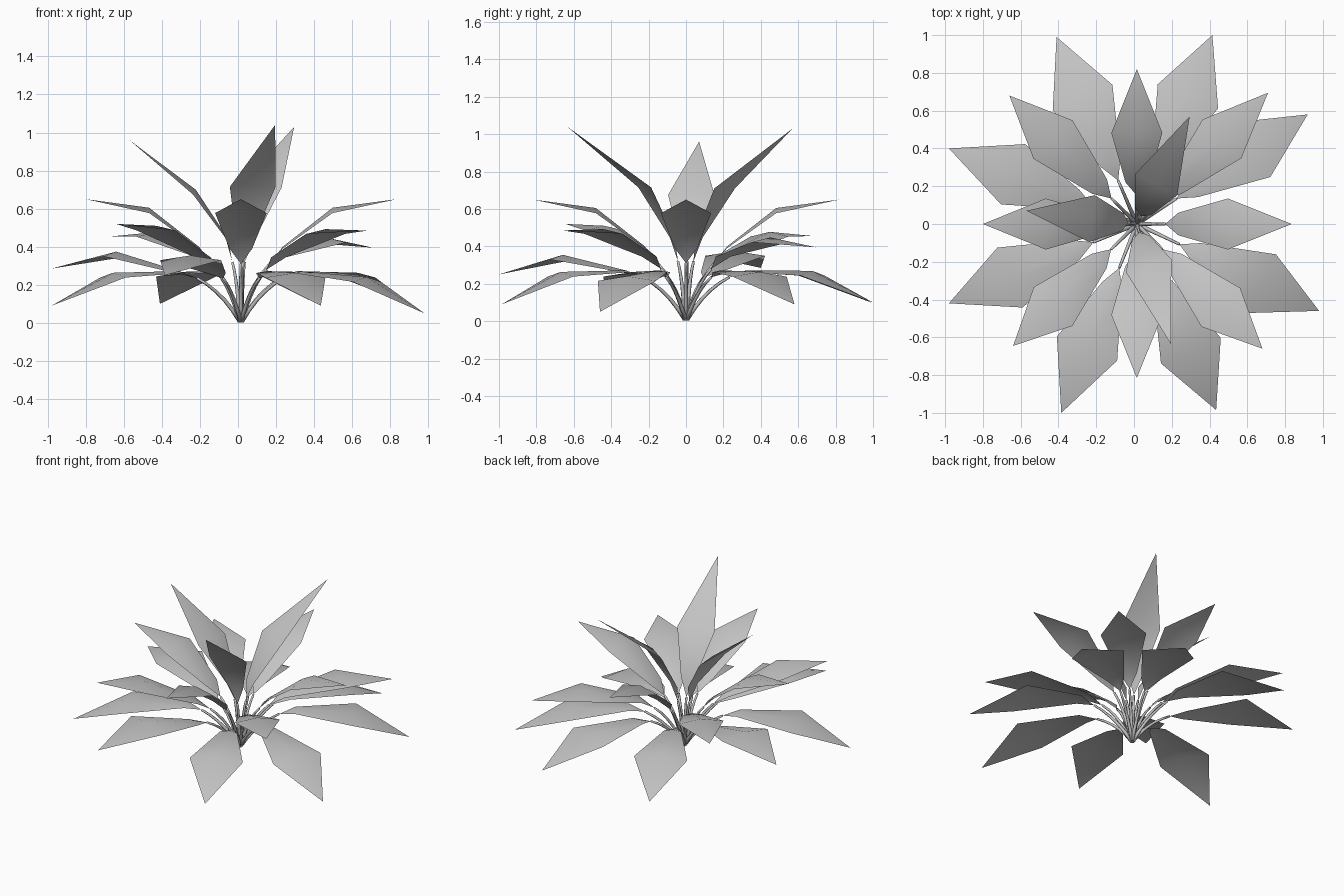
import bpy, bmesh, math
from mathutils import Vector

cube = bpy.data.objects.get("Cube")
if cube:
    bpy.data.objects.remove(cube)

grey = bpy.data.materials.new("leaf_grey")
grey.use_nodes = True
grey.diffuse_color = (0.55, 0.55, 0.55, 1)
grey.node_tree.nodes["Principled BSDF"].inputs["Base Color"].default_value = (0.55, 0.55, 0.55, 1)

CROWN = Vector((0.015, 0, 0))
UP = Vector((0, 0, 1))


def finish(name, bm):
    mesh = bpy.data.meshes.new(name)
    bm.to_mesh(mesh)
    bm.free()
    mesh.materials.append(grey)
    mesh.shade_smooth()
    obj = bpy.data.objects.new(name, mesh)
    bpy.context.collection.objects.link(obj)


# Pointed blade: a folded strip that closes at the foot and at the tip
def make_blade(name, foot, base, mid, tip, side, base_half, half_width, fold):
    bm = bmesh.new()
    rows = []
    for centre, half, drop in ((base, base_half, 0.01), (mid, half_width, fold)):
        rows.append([bm.verts.new(centre + side * half * s - UP * drop * abs(s)) for s in (-1, 0, 1)])
    start, end = bm.verts.new(foot), bm.verts.new(tip)
    for i in range(2):
        bm.faces.new((start, rows[0][i + 1], rows[0][i]))
        bm.faces.new((rows[0][i], rows[0][i + 1], rows[1][i + 1], rows[1][i]))
        bm.faces.new((rows[1][i], rows[1][i + 1], end))
    bmesh.ops.recalc_face_normals(bm, faces=bm.faces)
    if sum(f.normal.z for f in bm.faces) < 0:
        bmesh.ops.reverse_faces(bm, faces=bm.faces)
    finish(name, bm)


# Thin arched stalk from the crown to the foot of the blade
def make_stem(name, out, side, foot, sides=6, steps=5):
    bm = bmesh.new()
    start = CROWN + out * 0.006 + UP * 0.008
    run = (foot - CROWN).dot(out)
    bend = CROWN + out * run * 0.42 + UP * foot.z * 0.7
    rings = []
    for k in range(steps + 1):
        t = k / steps
        p = start * (1 - t) ** 2 + bend * 2 * t * (1 - t) + foot * t * t
        along = ((bend - start) * (1 - t) + (foot - bend) * t).normalized()
        across = side.cross(along)
        radius = 0.012 - 0.005 * t
        rings.append([bm.verts.new(p + radius * (side * math.cos(a) + across * math.sin(a)))
                      for a in (math.tau * j / sides for j in range(sides))])
    for a, b in zip(rings, rings[1:]):
        for j in range(sides):
            n = (j + 1) % sides
            bm.faces.new((a[j], a[n], b[n], b[j]))
    bm.faces.new(rings[0])
    bm.faces.new(rings[-1])
    bmesh.ops.recalc_face_normals(bm, faces=bm.faces)
    finish(name, bm)


# Tiers: foot radius and height, base radius, height and half width,
# middle reach, lift and slope, half width, fold, tips
tiers = {
    "top": (0.045, 0.32, 0.075, 0.455, 0.047, 0.354, 0.22, 0.5, 0.125, 0.025,
            [(0.295, 0.57, 1.03), (-0.57, 0.07, 0.96), (0.195, -0.635, 1.04)]),
    "upper": (0.15, 0.31, 0.22, 0.40, 0.06, 0.56, 0.28, 0.5, 0.135, 0.028,
              [(0.835, 0, 0.65), (-0.80, 0, 0.65), (0.015, 0.82, 0.65), (0.015, -0.815, 0.65)]),
    "middle": (0.19, 0.28, 0.28, 0.355, 0.055, 0.685, 0.25, 0.5, 0.145, 0.025,
               [(0.71, 0.695, 0.395), (0.68, -0.66, 0.485), (-0.64, -0.645, 0.52), (-0.66, 0.68, 0.455)]),
    "lower": (0.25, 0.235, 0.35, 0.272, 0.055, 0.74, 0.212, 0.57, 0.172, 0.025,
              [(0.415, 1.0, 0.10), (-0.41, 0.99, 0.10), (-0.98, 0.40, 0.285), (-0.98, -0.42, 0.09),
               (-0.385, -1.0, 0.25), (0.435, -0.985, 0.09), (0.98, -0.46, 0.05), (0.92, 0.58, 0.09)]),
}

for tier, (foot_r, foot_z, base_r, base_z, base_half, reach, lift, slope, half_width, fold, tips) in tiers.items():
    for i, tip in enumerate(tips, 1):
        tip = Vector(tip)
        out = tip - CROWN
        out.z = 0
        out.normalize()
        side = out.cross(UP)
        foot = CROWN + out * foot_r + UP * foot_z
        base = CROWN + out * base_r + UP * base_z
        mid = CROWN + out * (reach - 0.12 * tip.z) + UP * (lift + slope * tip.z)
        make_blade(f"{tier}_leaf_{i}", foot, base, mid, tip, side, base_half, half_width, fold)
        make_stem(f"{tier}_stem_{i}", out, side, foot)
